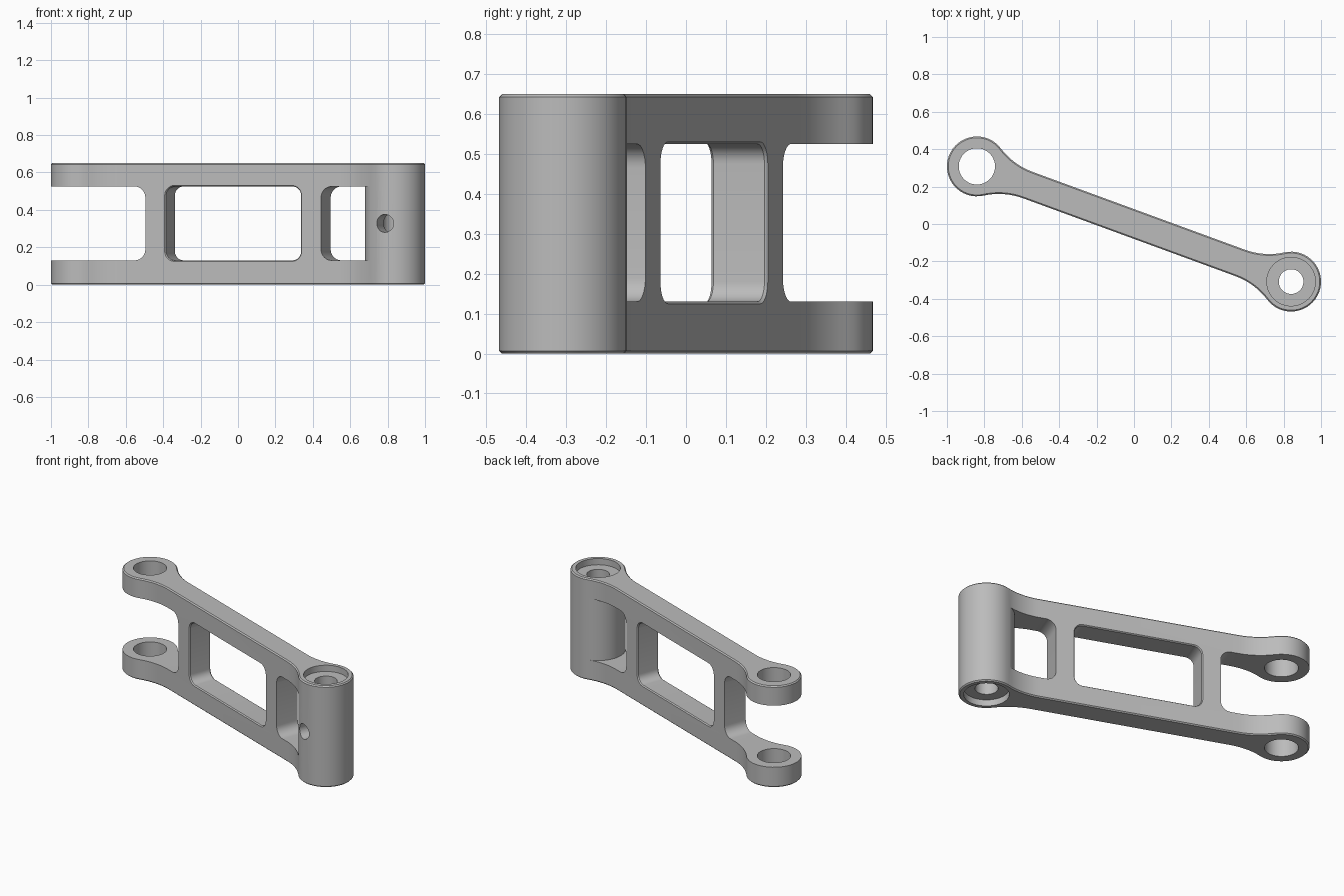
import bpy, bmesh
from math import sin, cos, pi, atan2, hypot, radians
from mathutils import Matrix, Vector

if "Cube" in bpy.data.objects:
    bpy.data.objects.remove(bpy.data.objects["Cube"])

END_X, END_Y = 0.84, 0.308          # centre of each end eye, from the middle
HALF = hypot(END_X, END_Y)          # half the distance between eyes
EYE_R, BAR, HEIGHT = 0.16, 0.075, 0.65
LOW, HIGH = 0.13, 0.525             # bottom and top of the windows
SIDEWAYS = Matrix.Rotation(pi / 2, 4, "X")

grey = bpy.data.materials.new("Satin grey metal")
grey.use_nodes = True
grey.diffuse_color = (0.5, 0.5, 0.5, 1)
grey.node_tree.nodes["Principled BSDF"].inputs["Base Color"].default_value = (0.5, 0.5, 0.5, 1)


def arc(cx, cy, r, a0, a1, n):
    return [(cx + r * cos(a0 + (a1 - a0) * i / n),
             cy + r * sin(a0 + (a1 - a0) * i / n)) for i in range(n + 1)]


def circle(cx, cy, r, n=48):
    return arc(cx, cy, r, 0, 2 * pi, n)[:-1]


def rounded_rect(x0, x1, y0, y1, r):
    pts = []
    corners = [(x1 - r, y1 - r), (x0 + r, y1 - r), (x0 + r, y0 + r), (x1 - r, y0 + r)]
    for k, (cx, cy) in enumerate(corners):
        pts += arc(cx, cy, r, k * pi / 2, (k + 1) * pi / 2, 8)
    return pts


def inset(pts, d):
    """Move a counter-clockwise outline inwards by d."""
    out = []
    for i, p in enumerate(pts):
        t = Vector(pts[(i + 1) % len(pts)]) - Vector(pts[i - 1])
        t.normalize()
        out.append((p[0] - t.y * d, p[1] + t.x * d))
    return out


def prism(name, outline, levels, matrix=Matrix()):
    """Stack the outline at (height, inset) levels into a closed solid."""
    bm = bmesh.new()
    rings = [[bm.verts.new((x, y, h)) for x, y in inset(outline, d)] for h, d in levels]
    bm.faces.new(rings[0])
    bm.faces.new(rings[-1])
    n = len(outline)
    for a, b in zip(rings, rings[1:]):
        for i in range(n):
            j = (i + 1) % n
            bm.faces.new((a[i], a[j], b[j], b[i]))
    bmesh.ops.recalc_face_normals(bm, faces=bm.faces)
    bm.transform(matrix)
    mesh = bpy.data.meshes.new(name)
    bm.to_mesh(mesh)
    bm.free()
    mesh.materials.append(grey)
    obj = bpy.data.objects.new(name, mesh)
    bpy.context.collection.objects.link(obj)
    return obj


def cut(obj, cutter):
    """Subtract the cutter and remove it."""
    mod = obj.modifiers.new("cut", "BOOLEAN")
    mod.operation, mod.solver, mod.object = "DIFFERENCE", "EXACT", cutter
    deps = bpy.context.evaluated_depsgraph_get()
    deps.update()
    mesh = bpy.data.meshes.new_from_object(obj.evaluated_get(deps))
    obj.modifiers.clear()
    obj.data = mesh
    bpy.data.objects.remove(cutter)


# Plan outline: round eye, fillet into the bar, mirrored four ways
run = 0.29
fil = (run ** 2 + BAR ** 2 - EYE_R ** 2) / (2 * (EYE_R - BAR))
touch = atan2(BAR + fil, -run)
quarter = arc(HALF, 0, EYE_R, 0, touch, 16)
quarter += arc(HALF - run, BAR + fil, fil, touch - pi, -pi / 2, 8)[1:]
outline = quarter + [(-x, y) for x, y in reversed(quarter)]
outline += [(-x, -y) for x, y in quarter[1:]] + [(x, -y) for x, y in reversed(quarter[1:])]

c = 0.007
arm = prism("link_arm", outline, [(0, c), (c, 0), (HEIGHT - c, 0), (HEIGHT, c)])

# Fork slot between the two prongs
through = [(-0.4, 0), (0.4, 0)]
cut(arm, prism("fork_cutter", rounded_rect(-1.3, -0.5, LOW, HIGH, 0.06), through, SIDEWAYS))

# Middle window with chamfered rims
rim = BAR - c
cut(arm, prism("window_cutter", rounded_rect(-0.385, 0.385, LOW, HIGH, 0.05),
               [(-0.1, c - 0.1 + rim), (-rim, 0), (rim, 0), (0.1, rim - 0.1 + c)], SIDEWAYS))

# End window, stopping at the round sleeve
end_cutter = prism("end_window_cutter", rounded_rect(0.5, HALF, LOW, HIGH, 0.06), through, SIDEWAYS)
cut(end_cutter, prism("sleeve_keep", circle(HALF, 0, EYE_R + 0.001), [(-1, 0), (2, 0)]))
cut(arm, end_cutter)

# Prong holes, sleeve bore and its two counterbores
cut(arm, prism("prong_hole_cutter", circle(-HALF, 0, 0.097), [(-1, 0), (2, 0)]))
cut(arm, prism("bore_cutter", circle(HALF, 0, 0.066), [(-1, 0), (2, 0)]))
for z0, z1 in ((-0.1, 0.04), (HEIGHT - 0.04, HEIGHT + 0.1)):
    cut(arm, prism("counterbore_cutter", circle(HALF, 0, 0.13), [(z0, 0), (z1, 0)]))

# Cross hole from the front into the bore
cut(arm, prism("cross_hole_cutter", circle(HALF, HEIGHT / 2 + 0.003, 0.048, 32), [(0, 0), (0.4, 0)], SIDEWAYS))

# Turn the arm into place and smooth the curved walls
arm.rotation_euler.z = -atan2(END_Y, END_X)
bpy.ops.object.select_all(action="DESELECT")
arm.select_set(True)
bpy.context.view_layer.objects.active = arm
bpy.ops.object.shade_smooth_by_angle(angle=radians(30))
